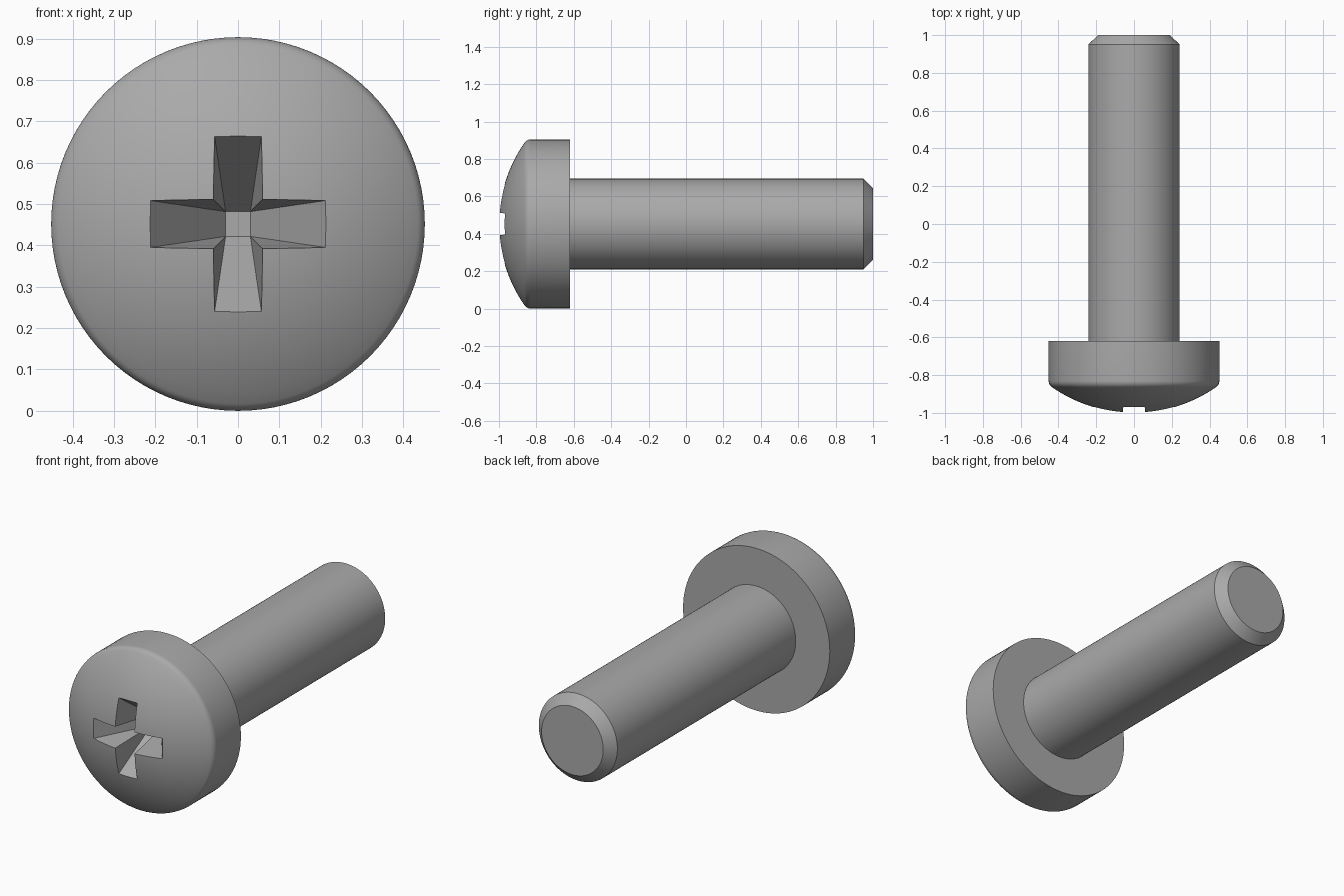
import bpy, bmesh, math

old = bpy.data.objects.get("Cube")
if old:
    bpy.data.objects.remove(old, do_unlink=True)

HEAD_R = 0.452      # also the height of the axis above the ground
SHAFT_R = 0.242
DOME_R = 0.76
FILLET = 0.04
SEGMENTS = 96

steel = bpy.data.materials.new("grey steel")
steel.use_nodes = True
colour = (0.4, 0.4, 0.4, 1)
steel.diffuse_color = colour
steel.node_tree.nodes["Principled BSDF"].inputs["Base Color"].default_value = colour


def make_object(name, bm):
    bmesh.ops.recalc_face_normals(bm, faces=bm.faces[:])
    mesh = bpy.data.meshes.new(name)
    bm.to_mesh(mesh)
    bm.free()
    mesh.materials.append(steel)
    obj = bpy.data.objects.new(name, mesh)
    obj.location.z = HEAD_R
    bpy.context.collection.objects.link(obj)
    return obj


def screw_profile():
    """Radius and y along the axis, from dome tip to shaft end."""
    # Dome arc meets a small fillet tangentially
    reach = math.asin((HEAD_R - FILLET) / (DOME_R - FILLET))
    points = []
    for i in range(17):
        a = reach * i / 16
        points.append((DOME_R * math.sin(a), -1 + DOME_R * (1 - math.cos(a))))
    centre_y = -1 + DOME_R - (DOME_R - FILLET) * math.cos(reach)
    for i in range(1, 7):
        a = reach + (math.pi / 2 - reach) * i / 6
        points.append((HEAD_R - FILLET + FILLET * math.sin(a),
                       centre_y - FILLET * math.cos(a)))
    # Head underside, shaft and chamfered end
    points += [(HEAD_R, -0.62), (SHAFT_R, -0.62), (SHAFT_R, 0.95),
               (0.19, 1), (0, 1)]
    return points


def build_screw():
    bm = bmesh.new()
    verts = [bm.verts.new((r, y, 0)) for r, y in screw_profile()]
    edges = [bm.edges.new(pair) for pair in zip(verts, verts[1:])]
    bmesh.ops.spin(bm, geom=verts + edges, cent=(0, 0, 0), axis=(0, 1, 0),
                   angle=math.tau, steps=SEGMENTS)
    bmesh.ops.remove_doubles(bm, verts=bm.verts[:], dist=0.0001)
    # Merge the flat end into one face
    end = [f for f in bm.faces if f.calc_center_median().y > 0.9999]
    bmesh.ops.dissolve_faces(bm, faces=end, use_verts=True)
    return make_object("screw", bm)


def build_recess_cutter():
    """Cross outline tapering down to a small square floor."""
    bm = bmesh.new()
    top, depth, grow = -1.02, 0.30, 1.07
    floor_w = 0.03
    wide = floor_w + 0.03 * grow
    arm = floor_w + 0.205 * grow

    def vert(x, z, y, turn):
        c, s = round(math.cos(turn)), round(math.sin(turn))
        return bm.verts.new((x * c - z * s, y, x * s + z * c))

    turns = [i * math.pi / 2 for i in range(4)]
    inner = [vert(wide, wide, top, t) for t in turns]
    floor = [vert(floor_w, floor_w, top + depth, t) for t in turns]
    right = [vert(arm, -wide, top, t) for t in turns]
    left = [vert(arm, wide, top, t) for t in turns]
    for i in range(4):
        p = i - 1
        bm.faces.new((right[i], left[i], floor[i], floor[p]))   # arm ramp
        bm.faces.new((left[i], inner[i], floor[i]))             # arm sides
        bm.faces.new((inner[p], right[i], floor[p]))
        bm.faces.new((inner[p], right[i], left[i], inner[i]))   # arm cap
    bm.faces.new(floor)
    bm.faces.new(inner)
    return make_object("recess_cutter", bm)


screw = build_screw()
cutter = build_recess_cutter()
cutter.hide_render = True

# Cut the cross recess, then drop the cutter
bpy.ops.object.select_all(action="DESELECT")
screw.select_set(True)
bpy.context.view_layer.objects.active = screw
cut = screw.modifiers.new("cross recess", "BOOLEAN")
cut.operation = "DIFFERENCE"
cut.solver = "EXACT"
cut.object = cutter
bpy.ops.object.modifier_apply(modifier=cut.name)
bpy.data.objects.remove(cutter, do_unlink=True)

bpy.ops.object.shade_smooth_by_angle(angle=math.radians(20))
